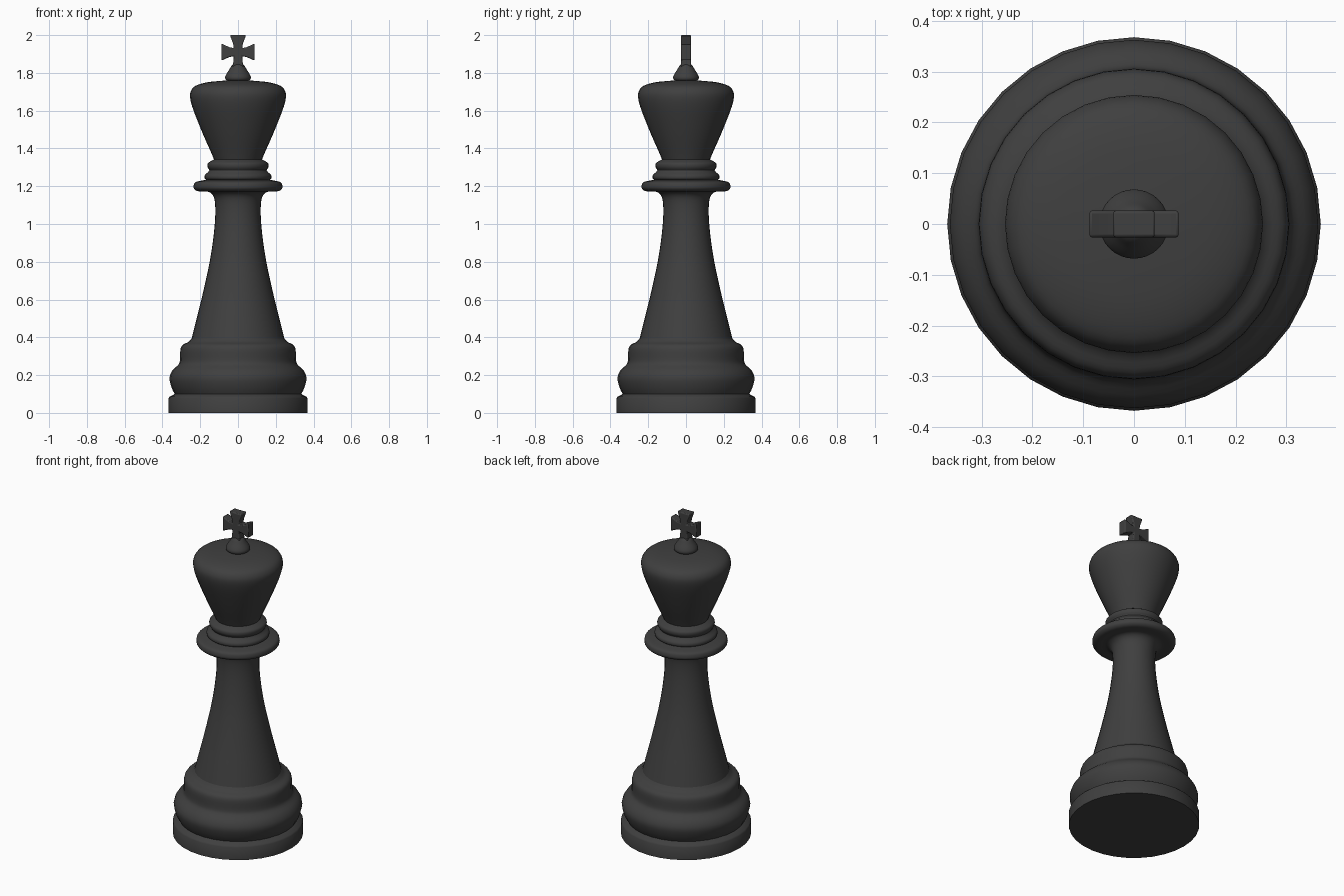
import bpy, bmesh, math
from mathutils import Vector

if "Cube" in bpy.data.objects:
    bpy.data.objects.remove(bpy.data.objects["Cube"])

SIDES = 32
dark = bpy.data.materials.new("dark_grey")
dark.diffuse_color = (0.05, 0.05, 0.05, 1)
dark.use_nodes = True
dark.node_tree.nodes["Principled BSDF"].inputs["Base Color"].default_value = dark.diffuse_color


def finish(name, bm, angle):
    bmesh.ops.recalc_face_normals(bm, faces=bm.faces)
    mesh = bpy.data.meshes.new(name)
    bm.to_mesh(mesh)
    bm.free()
    mesh.materials.append(dark)
    ob = bpy.data.objects.new(name, mesh)
    bpy.context.collection.objects.link(ob)
    bpy.ops.object.select_all(action='DESELECT')
    ob.select_set(True)
    bpy.context.view_layer.objects.active = ob
    bpy.ops.object.shade_smooth_by_angle(angle=math.radians(angle))
    return ob


def smooth_curve(pts, steps):
    # Catmull-Rom curve through the profile points
    p = [Vector(q) for q in pts]
    p = [p[0]] + p + [p[-1]]
    out = []
    for a, b, c, d in zip(p, p[1:], p[2:], p[3:]):
        for i in range(steps):
            t = i / steps
            out.append(0.5 * (2 * b + (c - a) * t + (2 * a - 5 * b + 4 * c - d) * t * t
                              + (3 * b - a - 3 * c + d) * t ** 3))
    return out + [p[-1]]


def lathe(name, pts, steps=3, cap_bottom=False, cap_top=False):
    bm = bmesh.new()
    rings = []
    for r, z in (smooth_curve(pts, steps) if steps > 1 else pts):
        rings.append([bm.verts.new((r * math.cos(2 * math.pi * k / SIDES),
                                    r * math.sin(2 * math.pi * k / SIDES), z))
                      for k in range(SIDES)])
    for lo, hi in zip(rings, rings[1:]):
        for k in range(SIDES):
            n = (k + 1) % SIDES
            bm.faces.new((lo[k], lo[n], hi[n], hi[k]))
    if cap_bottom:
        bm.faces.new(rings[0][::-1])
    if cap_top:
        bm.faces.new(rings[-1])
    # stacked shells are open, so orient them by closing them temporarily
    return finish(name, bm, 40)


# Foot disc
lathe("foot_disc", [(0.368, 0), (0.368, 0.078), (0.362, 0.086), (0.335, 0.1)],
      steps=1, cap_bottom=True)

# Rounded base mouldings
lathe("base_moulding", [(0.335, 0.1), (0.352, 0.135), (0.363, 0.185), (0.347, 0.225),
                        (0.316, 0.255), (0.307, 0.28), (0.305, 0.335), (0.293, 0.36),
                        (0.264, 0.375), (0.245, 0.395)])

# Tapered stem
lathe("stem", [(0.245, 0.395), (0.219, 0.5), (0.194, 0.6), (0.171, 0.7), (0.15, 0.8),
               (0.134, 0.9), (0.123, 1.0), (0.12, 1.08), (0.127, 1.14), (0.15, 1.168),
               (0.18, 1.172)])

# Wide collar and the two rings above it
lathe("collar", [(0.18, 1.172), (0.215, 1.174), (0.233, 1.187), (0.235, 1.203),
                 (0.226, 1.221), (0.19, 1.23), (0.168, 1.234)])
lathe("neck_rings", [(0.168, 1.234), (0.177, 1.242), (0.176, 1.258), (0.162, 1.272),
                     (0.152, 1.285), (0.161, 1.3), (0.161, 1.32), (0.145, 1.332),
                     (0.127, 1.342)])

# Flared head with domed top
lathe("head", [(0.127, 1.342), (0.143, 1.38), (0.18, 1.463), (0.216, 1.55),
               (0.242, 1.62), (0.254, 1.672), (0.249, 1.705), (0.226, 1.731),
               (0.17, 1.749), (0.1, 1.757), (0.05, 1.76)])

# Finial bead under the cross
lathe("finial", [(0.05, 1.755), (0.065, 1.764), (0.068, 1.778), (0.06, 1.796),
                 (0.046, 1.818), (0.034, 1.838), (0.02, 1.85)], cap_top=True)

# Cross with flared arms: half outline, mirrored in x
half = [(0.03, 1.83), (0.025, 1.855), (0.022, 1.889), (0.045, 1.884), (0.088, 1.865),
        (0.088, 1.955), (0.045, 1.936), (0.022, 1.931), (0.026, 1.955), (0.043, 2.0)]
outline = half + [(-x, z) for x, z in reversed(half)]
bm = bmesh.new()
face = bm.faces.new([bm.verts.new((x, -0.027, z)) for x, z in outline])
new = bmesh.ops.extrude_face_region(bm, geom=[face], use_keep_orig=True)["geom"]
bmesh.ops.translate(bm, vec=(0, 0.054, 0),
                    verts=[g for g in new if isinstance(g, bmesh.types.BMVert)])
cross = finish("cross", bm, 40)
bev = cross.modifiers.new("soft_edges", 'BEVEL')
bev.width = 0.006
bev.segments = 2
bev.limit_method = 'ANGLE'
bev.angle_limit = math.radians(35)
